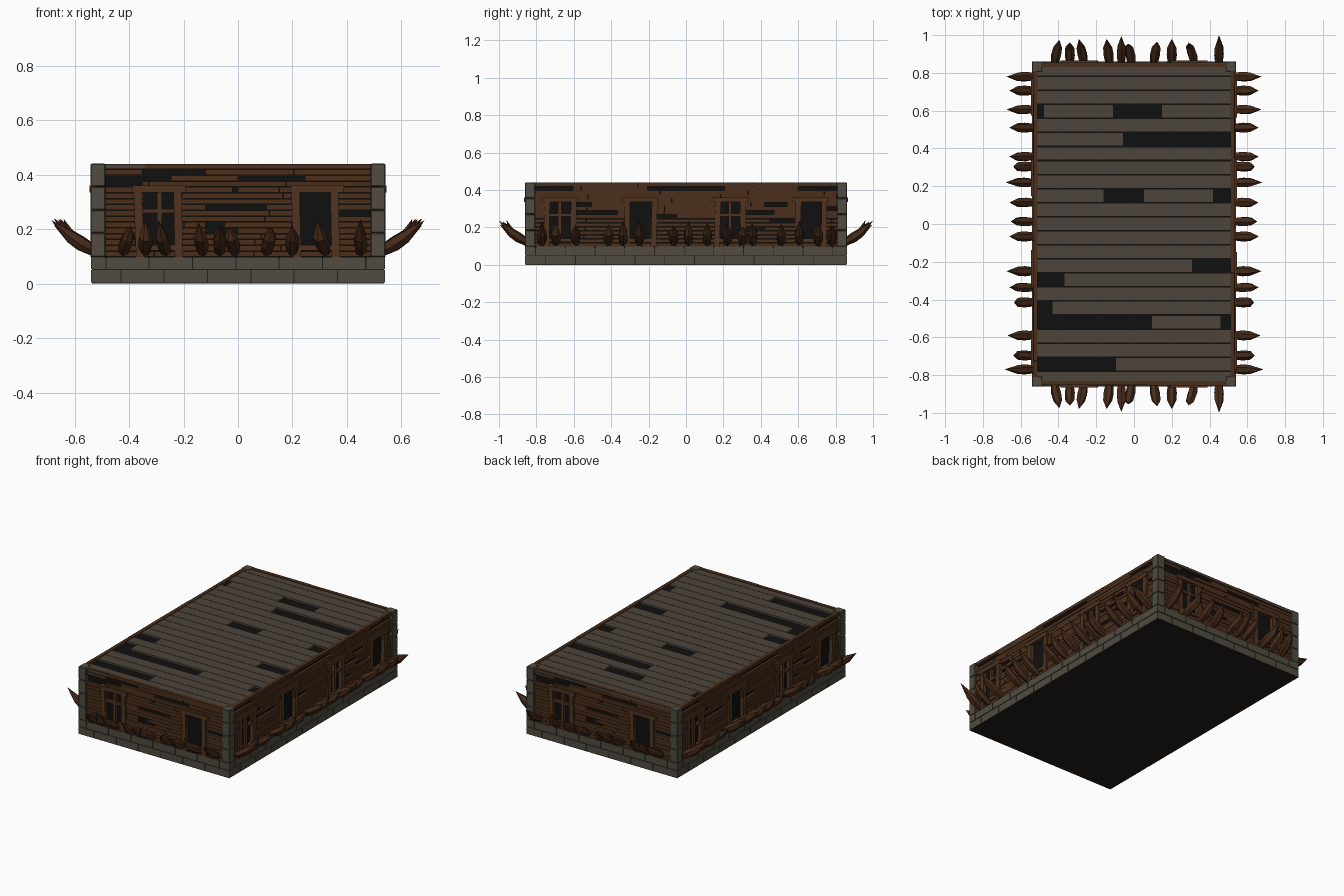
import bpy, bmesh, math, random
from mathutils import Vector, Matrix

if "Cube" in bpy.data.objects:
    bpy.data.objects.remove(bpy.data.objects["Cube"])

random.seed(4)
HX, HY, TOP, BASE = 0.54, 0.86, 0.44, 0.097


def material(name, rgb):
    m = bpy.data.materials.new(name)
    m.diffuse_color = (*rgb, 1)
    m.use_nodes = True
    m.node_tree.nodes["Principled BSDF"].inputs["Base Color"].default_value = m.diffuse_color
    return m


WOOD = material("dark_wood", (0.070, 0.028, 0.011))
FRAME = material("frame_wood", (0.080, 0.034, 0.014))
SPIKE = material("spike_wood", (0.062, 0.024, 0.010))
STONE = material("stone", (0.082, 0.072, 0.053))
ROOF = material("grey_boards", (0.072, 0.058, 0.043))
BLACK = material("shadow", (0.005, 0.005, 0.005))
MORTAR = material("mortar", (0.016, 0.013, 0.011))


def box(bm, x, y, z, lean=0.0):
    """Box from three (min, max) ranges; lean slides the top along x."""
    vs = [bm.verts.new((a + (lean if c == z[1] else 0), b, c))
          for a in x for b in y for c in z]
    for f in ((0, 1, 3, 2), (4, 6, 7, 5), (0, 4, 5, 1),
              (2, 3, 7, 6), (0, 2, 6, 4), (1, 5, 7, 3)):
        bm.faces.new([vs[i] for i in f])


def add(name, bm, mat, angle=0, bevel=0):
    bmesh.ops.recalc_face_normals(bm, faces=bm.faces)
    me = bpy.data.meshes.new(name)
    bm.to_mesh(me)
    bm.free()
    me.materials.append(mat)
    ob = bpy.data.objects.new(name, me)
    bpy.context.collection.objects.link(ob)
    ob.rotation_euler.z = angle
    if bevel:
        b = ob.modifiers.new("bevel", "BEVEL")
        b.width, b.segments = bevel, 1
    return ob


def copy_turned(ob, name, angle):
    c = ob.copy()
    c.name = name
    c.rotation_euler.z = angle
    bpy.context.collection.objects.link(c)


def subtract(span, holes):
    """Pieces of span left after cutting the holes."""
    out, start = [], span[0]
    for a, b in sorted(holes):
        if a > start:
            out.append((start, min(a, span[1])))
        start = max(start, b)
    if start < span[1]:
        out.append((start, span[1]))
    return [p for p in out if p[1] - p[0] > 0.004]


# Dark core and mortar bed
bm = bmesh.new()
box(bm, (-0.517, 0.517), (-0.837, 0.837), (0.004, 0.424))
add("dark_core", bm, BLACK)
bm = bmesh.new()
box(bm, (-0.535, 0.535), (-0.855, 0.855), (0, BASE - 0.003))
add("foundation_bed", bm, MORTAR)


def wall(label, half, dist, gaps, openings, angle):
    """One wall, facing -y at distance dist, plus its copy turned half round."""
    parts = []
    # Plank rows with missing boards and openings
    rows, edge = 16, half - 0.05
    h = (TOP - BASE) / rows
    bm = bmesh.new()
    for r in range(rows):
        z1 = TOP - r * h
        z0 = z1 - h
        holes = [(a, b) for row, a, b in gaps if row == r]
        if z1 < 0.36 and z0 > 0.125:
            holes += [(c - 0.058, c + 0.058) for c, _ in openings]
        cuts = [(j, j + 0.002) for j in
                [-edge + random.uniform(0.1, 0.3) + k * 0.44 for k in range(4)]]
        for a, b in subtract((-edge, edge), holes + cuts):
            d = dist - 0.010 + random.uniform(0, 0.005)
            box(bm, (a, b), (-d, -dist + 0.03), (z0 + 0.0015, z1 - 0.0005))
    parts.append((label + "_planks", bm, WOOD))
    # Window and door frames
    bm = bmesh.new()
    for c, window in openings:
        y = (-dist - 0.002, -dist + 0.025)
        for s in (-1, 1):
            box(bm, (c + s * 0.071 - 0.015, c + s * 0.071 + 0.015), y,
                (BASE, 0.337), random.uniform(-0.010, 0.010))
        box(bm, (c - 0.098, c + 0.098), (y[0] - 0.003, y[1]), (0.335, 0.360),
            random.uniform(-0.006, 0.006))
        box(bm, (c - 0.07, c + 0.07), y, (0.122, 0.142))
        if window:
            yi = (-dist + 0.006, -dist + 0.025)
            box(bm, (c - 0.009, c + 0.009), yi, (0.14, 0.336))
            box(bm, (c - 0.06, c + 0.06), yi, (0.258, 0.274))
    parts.append((label + "_frames", bm, FRAME))
    # Two courses of foundation bricks
    bm = bmesh.new()
    for z0, z1, off in ((0.003, 0.049, 0.11), (0.053, BASE, 0.055)):
        joints = [(-half + off + k * 0.159 - 0.002, -half + off + k * 0.159 + 0.002)
                  for k in range(int(2 * half / 0.159) + 1)]
        for a, b in subtract((-half, half), joints):
            box(bm, (a, b), (-dist, -dist + 0.03), (z0, z1))
    parts.append((label + "_foundation_bricks", bm, STONE))
    for name, mesh, mat in parts:
        ob = add(name, mesh, mat, angle)
        copy_turned(ob, name + "_opposite", angle + math.pi)


wall("front", HX, HY,
     [(1, -0.35, -0.12), (2, -0.49, -0.245), (3, -0.49, -0.35), (2, 0, 0.245),
      (4, -0.02, 0), (7, -0.12, 0.105), (8, 0.37, 0.49), (11, -0.12, 0), (10, -0.12, -0.05)],
     [(-0.288, True), (0.288, False)], 0)
wall("right", HY, HX,
     [(1, -0.81, -0.605), (1, -0.205, 0.205), (1, 0.6, 0.81), (5, -0.59, -0.505),
      (5, 0.42, 0.54), (7, -0.6, -0.365), (7, 0.31, 0.47), (9, 0.45, 0.61),
      (6, 0.745, 0.81), (11, 0.31, 0.42), (8, -0.16, -0.05)],
     [(-0.675, True), (-0.245, False), (0.235, True), (0.665, False)], math.pi / 2)

# Stone corner pillars
bm = bmesh.new()
levels = (BASE, 0.185, 0.27, 0.355, TOP)
for sx in (-1, 1):
    for sy in (-1, 1):
        for z0, z1 in zip(levels, levels[1:]):
            x = sorted((sx * (HX + 0.001), sx * (HX - 0.053)))
            y = sorted((sy * (HY + 0.001), sy * (HY - 0.053)))
            box(bm, x, y, (z0 + 0.001, z1))
add("corner_pillars", bm, STONE, bevel=0.003)

# Flat roof boards; rows counted from the back
roof_gaps = {3: [(-0.53, -0.48), (-0.108, 0.146), (0.51, 0.53)], 5: [(-0.055, 0.53)],
             9: [(-0.16, 0.05), (0.42, 0.53)], 14: [(0.31, 0.53)], 15: [(-0.53, -0.37)],
             17: [(-0.53, -0.435)], 18: [(-0.53, 0.093), (0.46, 0.53)], 21: [(-0.53, -0.098)]}
bm = bmesh.new()
step = 2 * (HY - 0.005) / 23
for r in range(23):
    y1 = HY - 0.005 - r * step
    for a, b in subtract((-0.527, 0.527), roof_gaps.get(r, [])):
        box(bm, (a, b), (y1 - step + 0.003, y1), (0.422, 0.436))
add("roof_boards", bm, ROOF)


def spike(bm, place, along, lean, reach, height):
    """Six-sided stake pointing out along +x from the wall, curving up."""
    path = [(-0.015, 0.118, 0.020), (0.035, 0.146, 0.027),
            (0.075, 0.173, 0.024), (reach, height, 0.0)]
    turn = random.uniform(0, 1)
    rings = []
    for i, (d, z, rad) in enumerate(path):
        p = Vector((d, along + lean * max(d, 0) / reach, z))
        if rad == 0:
            rings.append([bm.verts.new(place @ p)])
            continue
        side, up = Vector((0, 1, 0)), Vector((-0.5, 0, 0.86))
        rings.append([bm.verts.new(place @ (p + rad * (math.cos(t) * side + math.sin(t) * up)))
                      for t in [turn + k * math.pi / 3 for k in range(6)]])
    bm.faces.new(rings[0])
    for a, b in zip(rings, rings[1:]):
        for k in range(6):
            n = (k + 1) % 6
            bm.faces.new((a[k], a[n], b[n], b[k]) if len(b) > 1 else (a[k], a[n], b[0]))


def spike_row(name, items, place, axis):
    bm = bmesh.new()
    for along, lean, reach in items:
        spike(bm, place, along, lean, reach, random.uniform(0.205, 0.24))
    m = add(name, bm, SPIKE).modifiers.new("mirror", "MIRROR")
    m.use_axis = (axis == 0, axis == 1, False)


# Stakes on the long sides
ys = [0.78, 0.706, 0.606, 0.51, 0.357, 0.304, 0.22, 0.114, 0.013, -0.066,
      -0.25, -0.336, -0.415, -0.59, -0.696, -0.77]
tips = [0.675, 0.66, 0.675, 0.66, 0.66, 0.64, 0.68, 0.66, 0.653, 0.66,
        0.675, 0.66, 0.635, 0.67, 0.64, 0.685]
spike_row("side_stakes", [(y, 0, t - HX) for y, t in zip(ys, tips)],
          Matrix.Translation((HX, 0, 0)), 0)

# Stakes on the front and back
xs = [(-0.42, 0.025, 0.975), (-0.34, 0, 0.96), (-0.265, -0.027, 0.98), (-0.13, -0.015, 0.98),
      (-0.067, 0, 0.995), (-0.012, -0.02, 0.955), (0.105, 0.018, 0.965), (0.2, 0, 0.98),
      (0.32, -0.03, 0.96), (0.45, 0, 1.0)]
spike_row("end_stakes", [(x, l, t - HY) for x, l, t in xs],
          Matrix.Translation((0, -HY, 0)) @ Matrix.Rotation(-math.pi / 2, 4, 'Z'), 1)
